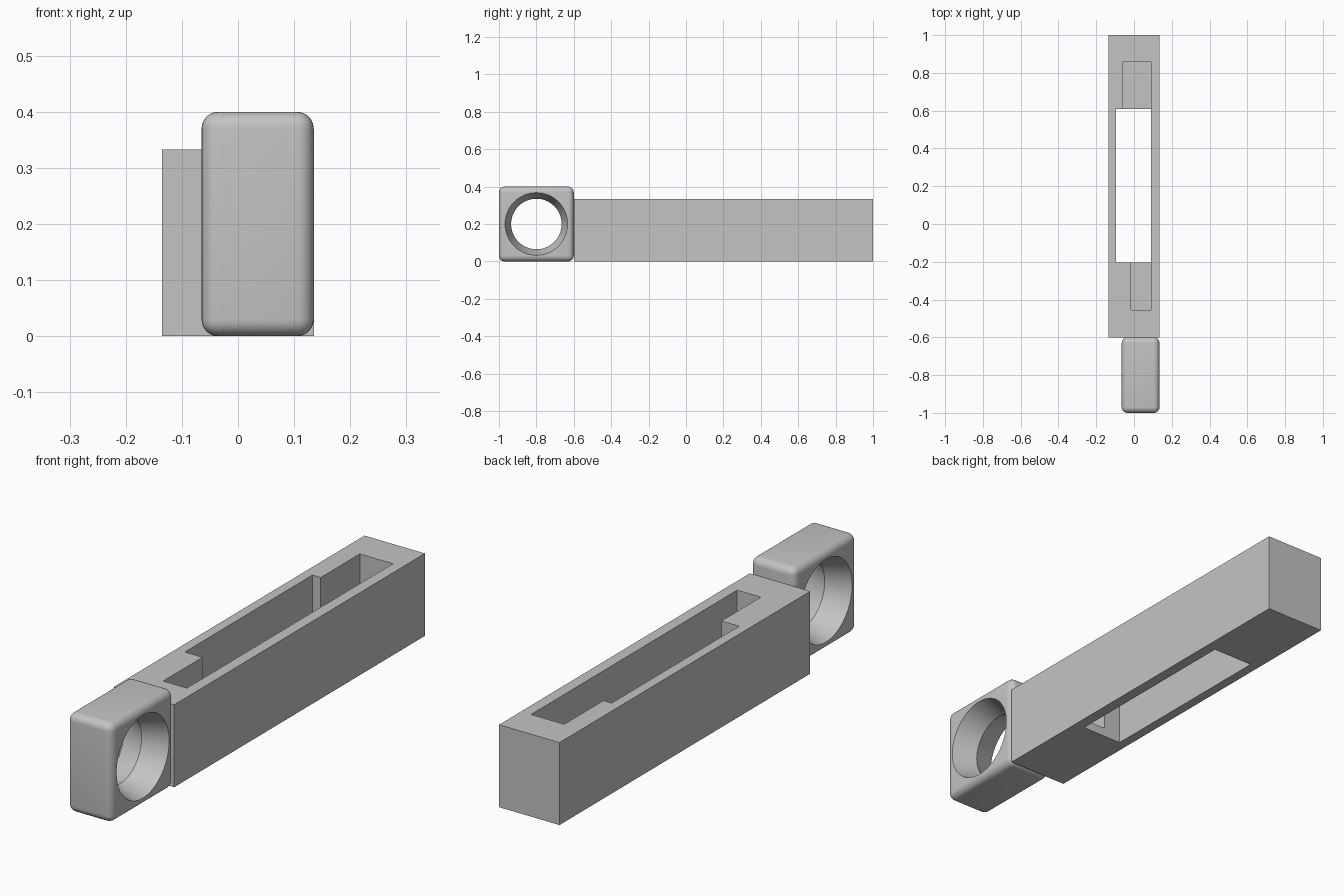
import bpy, bmesh, math
from mathutils import Matrix, Vector

if "Cube" in bpy.data.objects:
    bpy.data.objects.remove(bpy.data.objects["Cube"], do_unlink=True)

grey = bpy.data.materials.new("light_grey")
grey.use_nodes = True
colour = (0.55, 0.55, 0.55, 1)
grey.diffuse_color = colour
grey.node_tree.nodes["Principled BSDF"].inputs["Base Color"].default_value = colour


def to_object(name, bm):
    bmesh.ops.recalc_face_normals(bm, faces=bm.faces)
    mesh = bpy.data.meshes.new(name)
    bm.to_mesh(mesh)
    bm.free()
    obj = bpy.data.objects.new(name, mesh)
    bpy.context.collection.objects.link(obj)
    mesh.materials.append(grey)
    return obj


def box(name, low, high, bevel=0):
    low, high = Vector(low), Vector(high)
    bm = bmesh.new()
    place = Matrix.Translation((low + high) / 2) @ Matrix.Diagonal((*(high - low), 1))
    bmesh.ops.create_cube(bm, size=1, matrix=place)
    if bevel:
        bmesh.ops.bevel(bm, geom=bm.edges[:], offset=bevel, segments=6,
                        profile=0.5, affect='EDGES')
    return to_object(name, bm)


def prism(name, outline, z0, z1):
    bm = bmesh.new()
    face = bm.faces.new([bm.verts.new((x, y, z0)) for x, y in outline])
    top = bmesh.ops.extrude_face_region(bm, geom=[face])["geom"]
    verts = [v for v in top if isinstance(v, bmesh.types.BMVert)]
    bmesh.ops.translate(bm, verts=verts, vec=(0, 0, z1 - z0))
    return to_object(name, bm)


def lathe_x(name, profile, centre, sides=64):
    """Closed solid turned around the x axis from (x, radius) pairs."""
    bm = bmesh.new()
    rings = []
    for x, r in profile:
        angles = [2 * math.pi * i / sides for i in range(sides)]
        rings.append([bm.verts.new((centre[0] + x, centre[1] + r * math.cos(a),
                                    centre[2] + r * math.sin(a))) for a in angles])
    for a, b in zip(rings, rings[1:]):
        for i in range(sides):
            j = (i + 1) % sides
            bm.faces.new((a[i], a[j], b[j], b[i]))
    bm.faces.new(rings[0])
    bm.faces.new(rings[-1])
    return to_object(name, bm)


def cut(obj, cutter):
    mod = obj.modifiers.new("cut", 'BOOLEAN')
    mod.operation, mod.solver, mod.object = 'DIFFERENCE', 'EXACT', cutter
    bpy.ops.object.select_all(action='DESELECT')
    bpy.context.view_layer.objects.active = obj
    obj.select_set(True)
    bpy.ops.object.modifier_apply(modifier=mod.name)
    bpy.data.objects.remove(cutter, do_unlink=True)


# Long body: stepped pocket from above, with its middle open through the floor
body = box("long_body", (-0.135, -0.6, 0), (0.135, 1, 0.333))
pocket = [(0.09, -0.455), (0.09, 0.86), (-0.058, 0.86), (-0.058, 0.61),
          (-0.095, 0.61), (-0.095, -0.203), (-0.016, -0.203), (-0.016, -0.455)]
cut(body, prism("pocket_cutter", pocket, 0.037, 0.5))
cut(body, box("slot_cutter", (-0.095, -0.203, -0.1), (0.09, 0.61, 0.2)))

# Rounded end block with a hole flaring to both sides
ring = box("ring_block", (-0.065, -1, 0), (0.135, -0.6, 0.4), bevel=0.03)
flare = [(-0.12, 0.174), (0, 0.135), (0.12, 0.174)]
cut(ring, lathe_x("hole_cutter", flare, (0.035, -0.8, 0.2)))
bpy.ops.object.shade_smooth_by_angle(angle=math.radians(30))
